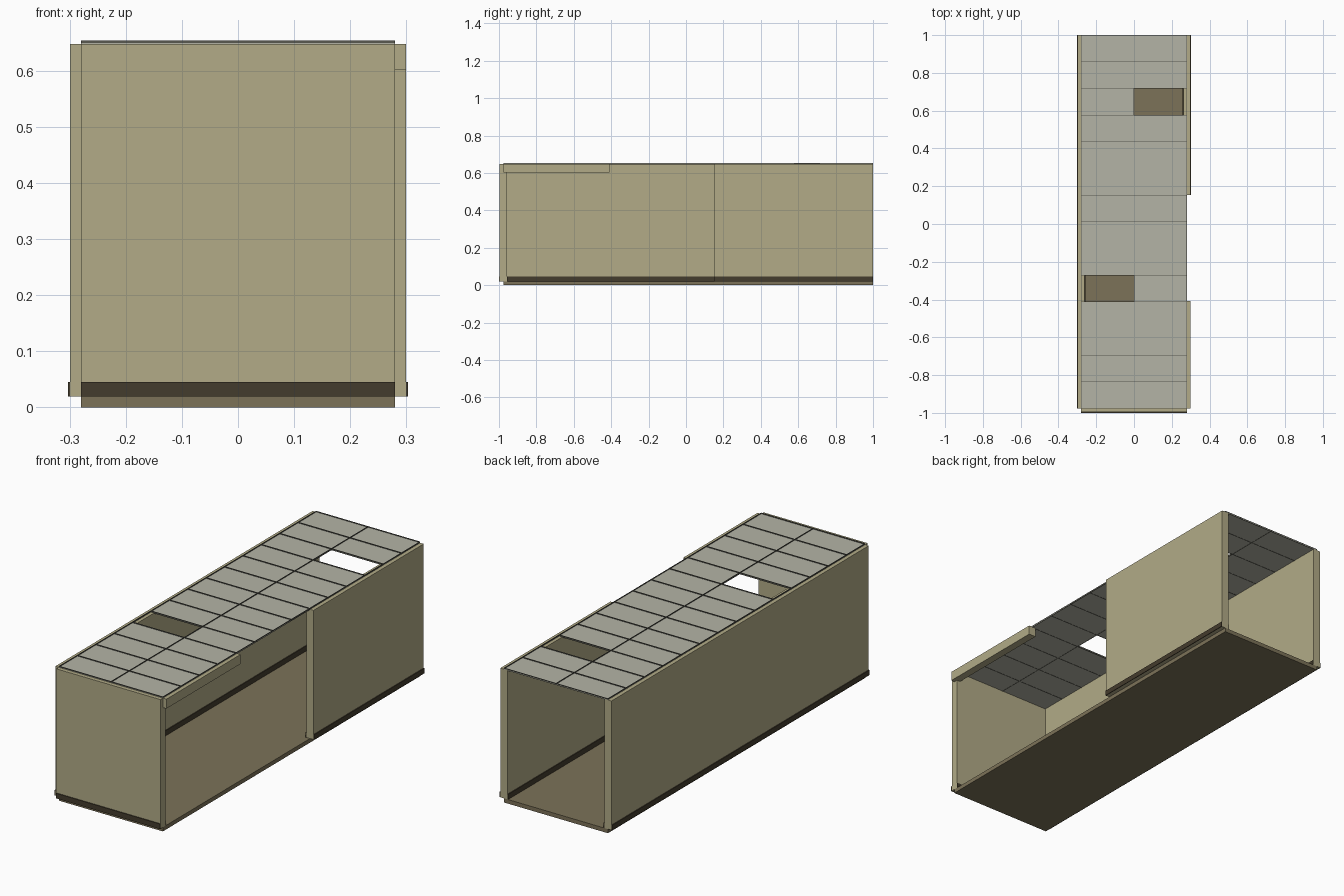
import bpy

if "Cube" in bpy.data.objects:
    bpy.data.objects.remove(bpy.data.objects["Cube"])


def material(name, srgb):
    m = bpy.data.materials.new(name)
    lin = [(c / 12.92 if c <= 0.04045 else ((c + 0.055) / 1.055) ** 2.4)
           for c in (v / 255 for v in srgb)]
    m.diffuse_color = (*lin, 1)
    m.use_nodes = True
    m.node_tree.nodes["Principled BSDF"].inputs["Base Color"].default_value = m.diffuse_color
    return m


wall_mat = material("khaki wall", (178, 171, 135))
floor_mat = material("brown floor", (124, 114, 88))
skirt_mat = material("dark brown skirting", (68, 60, 45))
tile_mat = material("grey ceiling tile", (180, 180, 166))
bar_mat = material("dark grey ceiling bar", (88, 88, 80))


def box(name, x, y, z, mat):
    """Box given by its (min, max) range along each axis."""
    v = [(a, b, c) for c in z for b in y for a in x]
    f = [(0, 2, 3, 1), (4, 5, 7, 6), (0, 1, 5, 4),
         (2, 6, 7, 3), (0, 4, 6, 2), (1, 3, 7, 5)]
    me = bpy.data.meshes.new(name)
    me.from_pydata(v, [], f)
    me.materials.append(mat)
    ob = bpy.data.objects.new(name, me)
    bpy.context.collection.objects.link(ob)
    return ob


W, Y0, Y1 = 0.28, -0.977, 1.0      # floor half width and length
T, S = 0.019, 0.004                # wall half thickness, skirting depth
Z0, Z1, ZS = 0.02, 0.648, 0.045    # wall bottom, wall top, skirting top

# Floor slab
box("floor", (-W, W), (Y0, Y1), (0, Z0), floor_mat)

# Side walls centred on the floor edges, with skirting on both faces
for name, cx, ya in (("left", -W, Y0), ("right", W, 0.153)):
    box(name + "_wall", (cx - T, cx + T), (ya, Y1), (Z0, Z1), wall_mat)
    for face, s in (("a", -1), ("b", 1)):
        e = sorted((cx + s * T, cx + s * (T + S)))
        box(f"{name}_skirting_{face}", e, (ya, Y1), (Z0, ZS), skirt_mat)

# Front wall and its skirting
box("front_wall", (-W, W), (Y0 - T, Y0 + T), (Z0, Z1), wall_mat)
for face, s in (("outer", -1), ("inner", 1)):
    e = sorted((Y0 + s * T, Y0 + s * (T + S)))
    box("front_skirting_" + face, (-W, W), e, (Z0, ZS), skirt_mat)

# Header above the right-hand opening
box("header", (W - T, W + T), (Y0, -0.408), (0.602, Z1), wall_mat)

# Ceiling tiles: two columns of fourteen, two tiles missing
ROWS = 14
step = (Y1 - Y0) / ROWS
missing = {(0, 4), (1, 11)}
for col in range(2):
    for row in range(ROWS):
        if (col, row) not in missing:
            x = -W + col * W
            y = Y0 + row * step
            box(f"ceiling_tile_{col}_{row}", (x, x + W), (y, y + step),
                (Z1 - 0.001, 0.650), tile_mat)

# Thin upright ceiling bars between the tiles and around the edge
B, BZ = 0.0012, (Z1 - 0.002, 0.654)
for i in range(ROWS + 1):
    y = min(max(Y0 + i * step, Y0 + B), Y1 - B)
    box(f"ceiling_cross_bar_{i}", (-W, W), (y - B, y + B), BZ, bar_mat)
for name, x in (("left", -W + B), ("middle", 0), ("right", W - B)):
    box(f"ceiling_long_bar_{name}", (x - B, x + B), (Y0, Y1), BZ, bar_mat)
